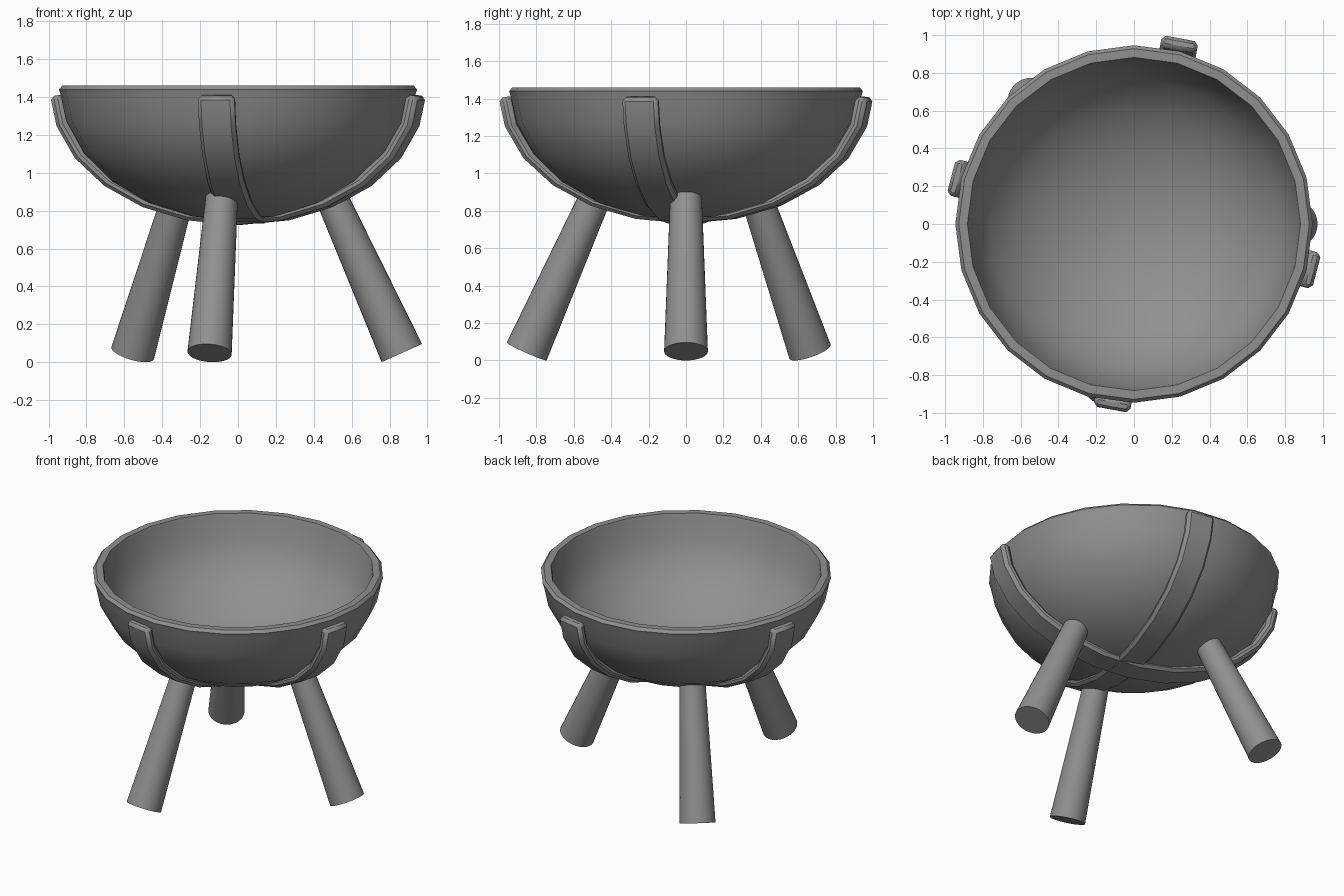
import bpy, bmesh
from math import sin, cos, radians, pi
from mathutils import Matrix, Vector

if "Cube" in bpy.data.objects:
    bpy.data.objects.remove(bpy.data.objects["Cube"])

# dark grey finish shared by all parts
dark = bpy.data.materials.new("dark_grey")
dark.diffuse_color = (0.28, 0.28, 0.28, 1)
dark.use_nodes = True
dark.node_tree.nodes["Principled BSDF"].inputs["Base Color"].default_value = dark.diffuse_color


def make_object(name, bm, angle):
    bmesh.ops.recalc_face_normals(bm, faces=bm.faces)
    mesh = bpy.data.meshes.new(name)
    bm.to_mesh(mesh)
    bm.free()
    mesh.materials.append(dark)
    ob = bpy.data.objects.new(name, mesh)
    bpy.context.collection.objects.link(ob)
    bpy.ops.object.select_all(action='DESELECT')
    ob.select_set(True)
    bpy.context.view_layer.objects.active = ob
    bpy.ops.object.shade_smooth_by_angle(angle=radians(angle))
    return ob


def ellipse(a, b, cz, deg):
    t = radians(deg)
    return a * cos(t), cz - b * sin(t)


# bowl: thick half-ellipse profile with a chamfered rim, spun in 24 steps
STEPS = 24
outer = [ellipse(0.94, 0.715, 1.46, d) for d in range(90, 0, -15)]
inner = [ellipse(0.88, 0.655, 1.455, d) for d in range(15, 91, 15)]
rim = [(0.936, 1.41), (0.946, 1.44), (0.928, 1.46), (0.882, 1.46), (0.875, 1.44)]
bm = bmesh.new()
verts = [bm.verts.new((max(r, 0), 0, z)) for r, z in outer + rim + inner]
edges = [bm.edges.new(pair) for pair in zip(verts, verts[1:])]
bmesh.ops.spin(bm, geom=verts + edges, cent=(0, 0, 0), axis=(0, 0, 1),
               angle=2 * pi, steps=STEPS)
bmesh.ops.remove_doubles(bm, verts=bm.verts, dist=0.0005)
bmesh.ops.dissolve_degenerate(bm, edges=bm.edges, dist=0.0001)
make_object("bowl", bm, 30)


# straps: two bands crossing under the bowl
def strap(name, turn, offset_x, depth):
    half = 0.098
    bm = bmesh.new()
    rings = []
    for d in [2.2] + list(range(15, 166, 15)) + [177.8]:
        xo, zo = ellipse(1.004, depth, 1.43, d)
        xi, zi = ellipse(0.94, 0.65, 1.43, d)
        if d in (2.2, 177.8):
            zi += 0.008
        rings.append([bm.verts.new(p) for p in
                      ((xo, -half, zo), (xo, half, zo), (xi, half, zi), (xi, -half, zi))])
    for a, b in zip(rings, rings[1:]):
        for i in range(4):
            j = (i + 1) % 4
            bm.faces.new((a[i], a[j], b[j], b[i]))
    bm.faces.new(rings[0])
    bm.faces.new(rings[-1])
    ob = make_object(name, bm, 30)
    ob.rotation_euler.z = radians(turn)
    ob.location.x = offset_x
    bevel = ob.modifiers.new("edge_bevel", 'BEVEL')
    bevel.width = 0.02
    bevel.segments = 1
    bevel.limit_method = 'ANGLE'
    bevel.angle_limit = radians(50)


strap("side_strap", -14.5, 0.0, 0.705)
strap("front_back_strap", 79.5, 0.063, 0.697)

# legs: three splayed tapered cylinders
TILT, LENGTH, FOOT = radians(24.3), 0.9, 0.117
for name, turn in (("right_leg", 0), ("back_leg", 130), ("front_leg", 260)):
    bm = bmesh.new()
    bmesh.ops.create_cone(bm, cap_ends=True, segments=32, radius1=FOOT,
                          radius2=0.085, depth=LENGTH,
                          matrix=Matrix.Translation((0, 0, LENGTH / 2)))
    place = (Matrix.Rotation(radians(turn), 4, 'Z')
             @ Matrix.Translation(Vector((0.865, 0, FOOT * sin(TILT))))
             @ Matrix.Rotation(-TILT, 4, 'Y'))
    bmesh.ops.transform(bm, matrix=place, verts=bm.verts)
    make_object(name, bm, 30)
